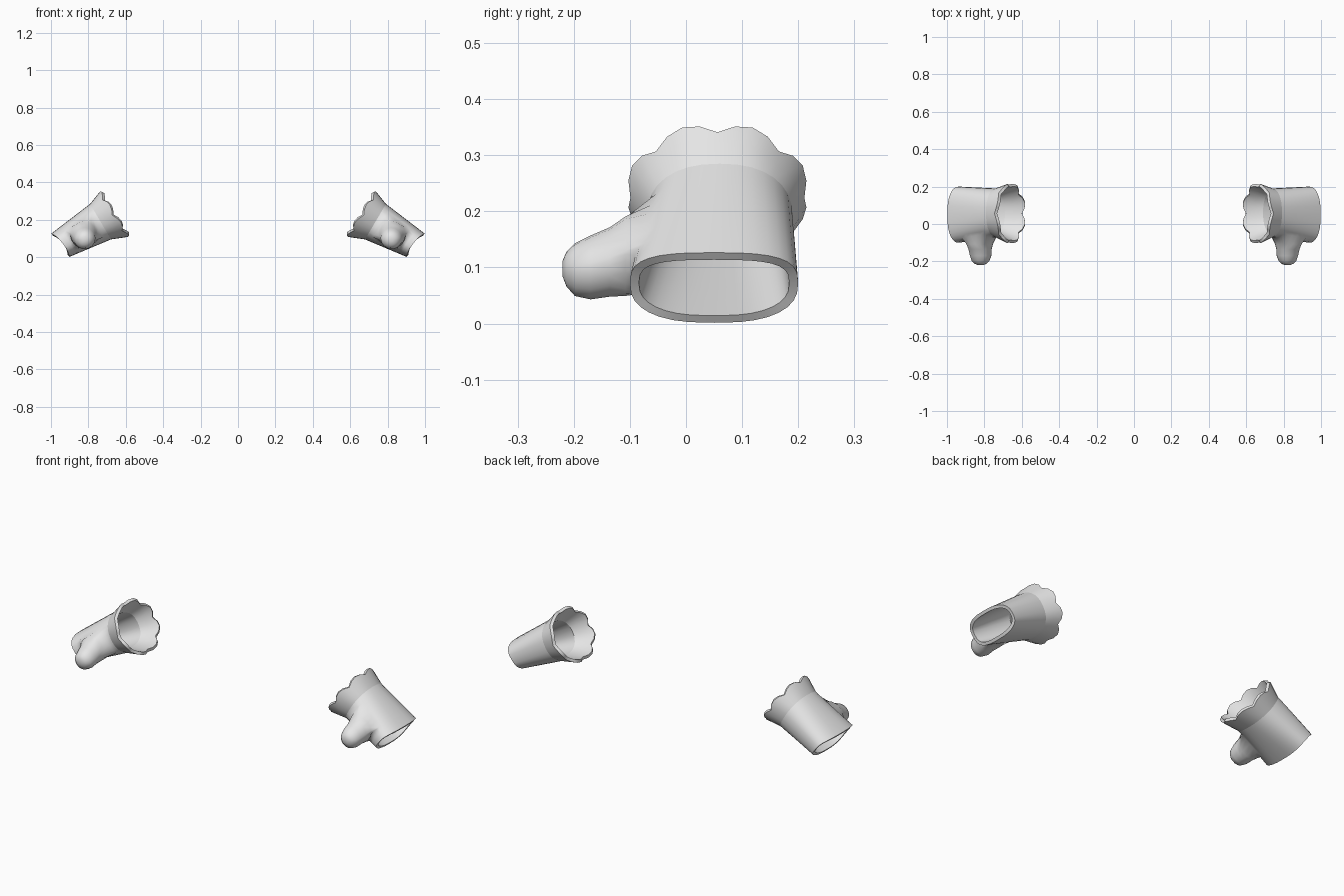
import bpy, bmesh, math
from mathutils import Vector

if "Cube" in bpy.data.objects:
    bpy.data.objects.remove(bpy.data.objects["Cube"])

SEG = 32
AXIS = Vector((-0.85, 0, 0.52))   # direction from finger opening to cuff

mat = bpy.data.materials.new("light_grey")
mat.diffuse_color = (0.8, 0.8, 0.8, 1)
mat.use_nodes = True
mat.node_tree.nodes["Principled BSDF"].inputs["Base Color"].default_value = mat.diffuse_color

# key sections: centre, half-height vector, half-width, squareness
OPENING = (Vector((0.950, 0.050, 0.064)), Vector((0.048, 0, 0.0625)), 0.150, 2.7)
WRIST = (Vector((0.735, 0.060, 0.190)), Vector((0.056, 0, 0.095)), 0.130, 2.3)
RIM = (Vector((0.672, 0.056, 0.224)), Vector((0.074, 0, 0.117)), 0.155, 2.0)


def mix(a, b, t):
    return tuple(p + (q - p) * t for p, q in zip(a, b))


def power(v, n):
    return math.copysign(abs(v) ** (2 / n), v)


def ring(bm, section, inset=0.0, bow=0.0, lobe=0.0, slide=0.0):
    """Closed loop; lobe adds eight scallops, bow pulls the sides toward the cuff."""
    centre, half, width, n = section
    up = half.normalized()
    verts = []
    for i in range(SEG):
        a = 2 * math.pi * i / SEG
        c, s = power(math.cos(a), n), power(math.sin(a), n)
        wave = abs(math.sin(4 * a)) * lobe
        p = centre + up * c * (half.length - inset + wave * 0.5)
        p += Vector((0, s * (width - inset + wave * 0.5), 0))
        p += AXIS * (slide + bow * math.sin(a) ** 2 + wave)
        verts.append(bm.verts.new(p))
    return verts


def join(bm, a, b):
    n = len(a)
    for i in range(n):
        bm.faces.new((a[i], a[(i + 1) % n], b[(i + 1) % n], b[i]))


def mark_sharp(bm, loop):
    for i, v in enumerate(loop):
        e = bm.edges.get((v, loop[(i + 1) % len(loop)]))
        if e:
            e.smooth = False


bm = bmesh.new()

# hand tube, outside, running from finger opening to wrist
STEPS = 8
outer = [ring(bm, mix(OPENING, WRIST, i / STEPS), bow=0.016 * (1 - i / STEPS))
         for i in range(STEPS + 1)]
R0, R1, C0, C1 = 2, 7, 20, 27     # patch where the thumb grows
for r in range(STEPS):
    for c in range(SEG):
        if not (R0 <= r < R1 and C0 <= c < C1):
            d = (c + 1) % SEG
            bm.faces.new((outer[r][c], outer[r][d], outer[r + 1][d], outer[r + 1][c]))

# scalloped cuff, outside then inside
cuff_mid = ring(bm, mix(WRIST, RIM, 0.5), lobe=0.005)
rim_out = ring(bm, RIM, lobe=0.019)
rim_in = ring(bm, RIM, inset=0.014, lobe=0.019, slide=0.008)
cuff_in = ring(bm, mix(WRIST, RIM, 0.5), inset=0.018, lobe=0.005)

# hand tube, inside
wrist_in = ring(bm, WRIST, inset=0.022)
hand_in = ring(bm, mix(OPENING, WRIST, 0.5), inset=0.019, bow=0.008)
open_in = ring(bm, OPENING, inset=0.016, bow=0.016)
loops = [outer[-1], cuff_mid, rim_out, rim_in, cuff_in, wrist_in, hand_in, open_in, outer[0]]
for a, b in zip(loops, loops[1:]):
    join(bm, a, b)

# thumb: loft from the patch border to round sections
border = [outer[R0][c] for c in range(C0, C1)]
border += [outer[r][C1] for r in range(R0, R1)]
border += [outer[R1][c] for c in range(C1, C0, -1)]
border += [outer[r][C0] for r in range(R1, R0, -1)]
mid = sum((v.co for v in border), Vector()) / len(border)
angles = [math.atan2(v.co.z - mid.z, v.co.x - mid.x) for v in border]
prev = border
for y, x, z, rad in [(-0.108, 0.825, 0.120, 0.071), (-0.135, 0.823, 0.110, 0.062),
                     (-0.170, 0.820, 0.100, 0.057), (-0.198, 0.820, 0.096, 0.047),
                     (-0.213, 0.820, 0.097, 0.031), (-0.220, 0.820, 0.098, 0.014)]:
    cur = [bm.verts.new((x + rad * math.cos(a), y, z + rad * math.sin(a))) for a in angles]
    join(bm, prev, cur)
    prev = cur
bm.faces.new(prev)

bmesh.ops.recalc_face_normals(bm, faces=bm.faces)
for f in bm.faces:
    f.smooth = True
for loop in (outer[0], outer[-1], rim_out, rim_in, wrist_in, open_in):
    mark_sharp(bm, loop)

mesh = bpy.data.meshes.new("gloves")
bm.to_mesh(mesh)
bm.free()
mesh.materials.append(mat)
gloves = bpy.data.objects.new("gloves", mesh)
bpy.context.collection.objects.link(gloves)

# matching glove on the other side
mirror = gloves.modifiers.new("pair", 'MIRROR')
mirror.use_axis = (True, False, False)
mirror.use_mirror_merge = False
